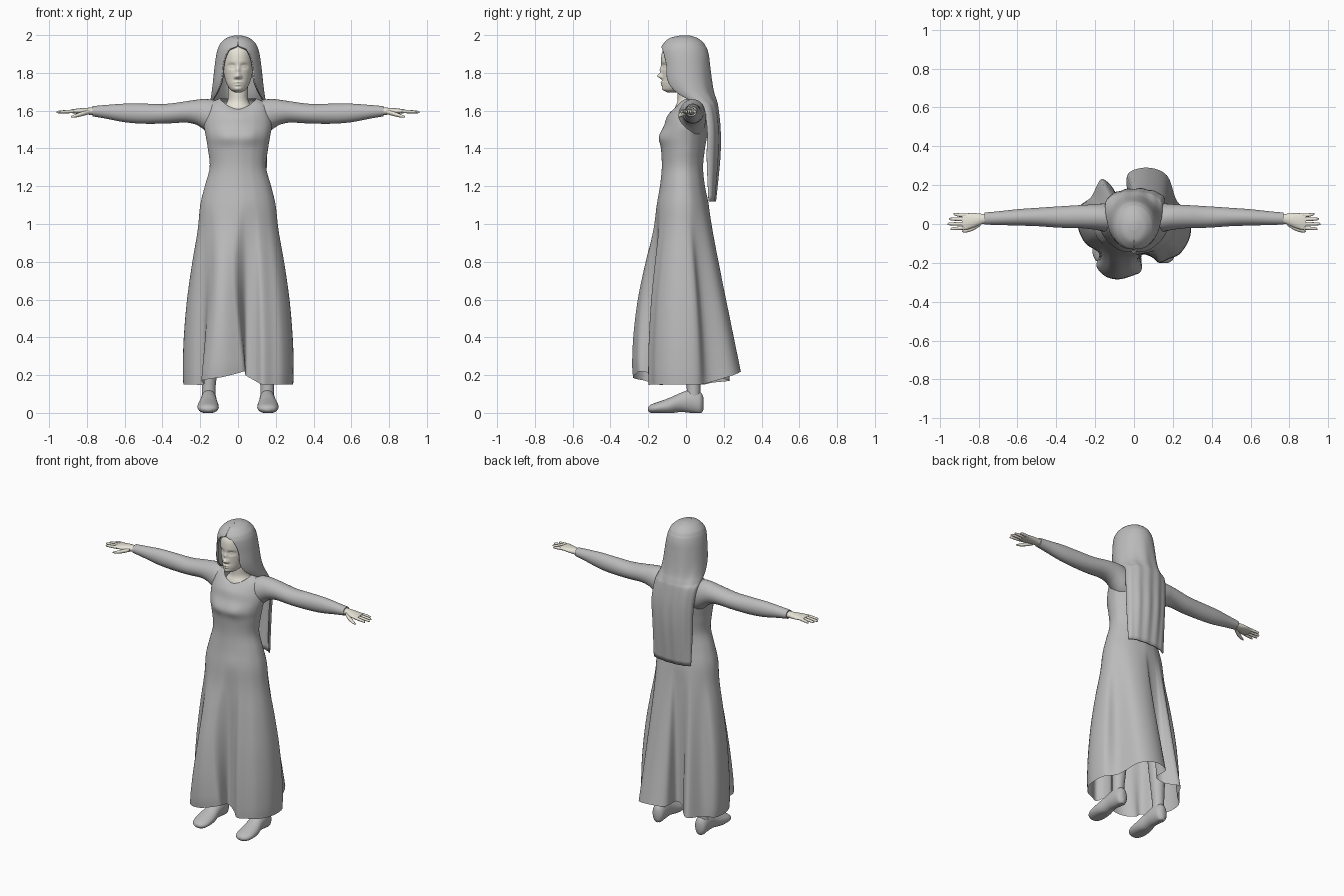
import bpy, bmesh
from math import sin, cos, pi, exp, atan2, floor
from mathutils import Vector

cube = bpy.data.objects.get("Cube")
if cube:
    bpy.data.objects.remove(cube)


def material(name, rgb):
    m = bpy.data.materials.new(name)
    m.use_nodes = True
    m.diffuse_color = (*rgb, 1)
    m.node_tree.nodes["Principled BSDF"].inputs["Base Color"].default_value = (*rgb, 1)
    return m


GREY = material("soft grey", (0.5, 0.5, 0.5))
SKIN = material("pale skin", (0.82, 0.79, 0.70))


def resample(items, n, mix, closed=False):
    """Smooth spline through items, sampled n times."""
    k = len(items)
    out = []
    for i in range(n):
        f = i * k / n if closed else i * (k - 1) / (n - 1)
        j = floor(f) if closed else min(floor(f), k - 2)
        t = f - j
        pick = [items[q % k] if closed else items[max(0, min(k - 1, q))]
                for q in range(j - 1, j + 3)]
        w = (-t + 2 * t**2 - t**3, 2 - 5 * t**2 + 3 * t**3,
             t + 4 * t**2 - 3 * t**3, t**3 - t**2)
        out.append(mix(pick, [v / 2 for v in w]))
    return out


def mix_points(pick, w):
    return sum((p * a for p, a in zip(pick, w)), Vector((0, 0, 0)))


def mix_rings(pick, w):
    return [mix_points(ps, w) for ps in zip(*pick)]


def loft(name, rings, mat, rows, cols, closed=True, caps=(True, True), bumps=(), floor_z=None):
    """Smooth skin over cross-section rings; bumps push the front in y."""
    rings = [resample(r, cols, mix_points, closed) for r in resample(rings, rows, mix_rings)]
    bm = bmesh.new()
    grid = []
    for r in rings:
        line = []
        for p in r:
            if p.y < 0:
                p.y += sum(a * exp(-((p.x - x) / sx) ** 2 - ((p.z - z) / sz) ** 2)
                           for x, z, sx, sz, a in bumps)
            if floor_z is not None:
                p.z = max(p.z, floor_z)
            line.append(bm.verts.new(p))
        grid.append(line)
    for a, b in zip(grid, grid[1:]):
        for i in range(cols if closed else cols - 1):
            j = (i + 1) % cols
            bm.faces.new((a[i], a[j], b[j], b[i]))
    for use, line in zip(caps, (grid[0], grid[-1])):
        if use:
            bm.faces.new(line)
    bmesh.ops.recalc_face_normals(bm, faces=bm.faces)
    mesh = bpy.data.meshes.new(name)
    bm.to_mesh(mesh)
    bm.free()
    mesh.materials.append(mat)
    ob = bpy.data.objects.new(name, mesh)
    bpy.context.collection.objects.link(ob)
    bpy.ops.object.select_all(action='DESELECT')
    ob.select_set(True)
    bpy.context.view_layer.objects.active = ob
    bpy.ops.object.shade_smooth_by_angle(angle=0.9)
    return ob


def angles(n):
    return [2 * pi * i / n for i in range(n)]


def flat_ring(z, rx, yf, yb, angs, tilt=0):
    """Level ring from front yf to back yb; tilt lowers the front."""
    c, r = (yf + yb) / 2, (yb - yf) / 2
    return [Vector((rx * cos(a), c + r * sin(a), z - tilt * max(0, -sin(a)) ** 2)) for a in angs]


def x_ring(x, y, z, ry, rz, side):
    return [Vector((side * x, y + ry * cos(a), z + rz * sin(a))) for a in angles(12)]


# Dress: bodice rings, then a skirt that spreads into a folded hem
hem = [Vector(p) for p in (
    (.29, -.06, .15), (.285, .06, .15), (.22, .12, .16), (.17, .25, .2), (.07, .29, .22),
    (-.03, .26, .22), (-.04, .16, .22), (-.09, .16, .2), (-.12, .2, .18), (-.17, .23, .17),
    (-.22, .14, .16), (-.28, .09, .15), (-.29, -.01, .15), (-.25, -.1, .15), (-.18, -.15, .15),
    (-.195, -.22, .17), (-.15, -.27, .18), (-.08, -.285, .19), (0, -.265, .21), (.04, -.24, .22),
    (.04, -.16, .2), (.09, -.17, .17), (.13, -.2, .15), (.18, -.18, .15), (.24, -.15, .15))]
start = atan2(hem[0].y, hem[0].x)
columns = [start + .6 * ((atan2(p.y, p.x) - start) % (2 * pi)) + .4 * a
           for p, a in zip(hem, angles(len(hem)))]
bodice = [(1.665, .098, -.058, .09, .055), (1.635, .15, -.075, .11, .035), (1.57, .174, -.1, .115, 0),
          (1.52, .18, -.116, .115, 0), (1.46, .17, -.136, .11, 0), (1.4, .16, -.132, .1, 0),
          (1.3, .15, -.128, .09, 0), (1.2, .176, -.138, .1, 0), (1.1, .2, -.155, .12, 0)]
dress = [flat_ring(*row[:4], columns, row[4]) for row in bodice]
waist = dress[-1]
for s, t in ((.14, .16), (.33, .49), (.54, .78), (.75, .95), (.92, 1), (1, .97)):
    ring = []
    for top, low in zip(waist, hem):
        p = top.lerp(low, s if low.y > .1 else t)
        p.z = top.z + (low.z - top.z) * s
        if low.y < -.21:  # the front panel is narrower higher up
            p.x -= (low.x + .08) * .8 * (1 - s) * t
        ring.append(p)
    dress.append(ring)
loft("dress", dress, GREY, 80, 125, caps=(False, False),
     bumps=[(s * .06, 1.462, .055, .042, -.012) for s in (-1, 1)])

# Neck and head, with the face shaped by bumps
ring16 = angles(16)
loft("neck", [flat_ring(z, rx, yf, yb, ring16) for z, rx, yf, yb in (
    (1.56, .11, -.06, .09), (1.61, .085, -.06, .085), (1.65, .056, -.045, .07),
    (1.7, .052, -.045, .07), (1.76, .052, -.04, .07))], SKIN, 16, 32)
face = [(0, 1.783, .014, .013, -.025), (0, 1.815, .011, .022, -.012),
        (0, 1.75, .02, .006, -.008), (0, 1.737, .016, .006, -.007), (0, 1.715, .022, .01, -.005)]
for s in (-1, 1):
    face += [(s * .033, 1.836, .02, .013, .011), (s * .033, 1.834, .012, .006, -.006),
             (s * .014, 1.777, .007, .008, -.008)]
loft("head", [flat_ring(z, rx, yf, yb, ring16) for z, rx, yf, yb in (
    (1.697, .018, -.1, -.04), (1.71, .04, -.12, 0), (1.735, .057, -.126, .03),
    (1.77, .07, -.126, .06), (1.82, .079, -.128, .075), (1.87, .081, -.132, .085),
    (1.92, .076, -.122, .08), (1.96, .05, -.085, .06))], SKIN, 100, 110, bumps=face)

# Long hair: open at the face, narrowing to a sheet down the back
hair = []
for z, rx, yf, yb, gap in (
        (1.998, .02, -.03, .02, 0), (1.985, .06, -.085, .06, 0), (1.96, .09, -.115, .092, 0),
        (1.94, .102, -.13, .105, .08), (1.925, .108, -.136, .113, .42), (1.89, .116, -.138, .122, .6),
        (1.84, .123, -.135, .128, .7), (1.76, .132, -.13, .138, .72), (1.7, .139, -.1, .148, .9),
        (1.655, .146, -.04, .162, 1.15), (1.62, .148, .03, .17, 1.4), (1.5, .148, .06, .182, 1.42),
        (1.35, .142, .06, .18, 1.4), (1.12, .134, .09, .158, 1.42)):
    line = []
    shift = .012 if z < 1.6 else 0
    for i in range(41):
        a = gap + (2 * pi - 2 * gap) * i / 40
        wave = 1 + min(.05, max(0, (1.9 - z) * .1)) * cos(i * pi / 3)
        c, r = (yf + yb) / 2, (yb - yf) / 2
        line.append(Vector((rx * sin(a) + shift, c - r * wave * cos(a), z)))
    hair.append(line)
hair_ob = loft("hair", hair, GREY, 70, 121, closed=False, caps=(True, False))
thick = hair_ob.modifiers.new("thickness", 'SOLIDIFY')
thick.thickness = .01

for side, label in ((1, "left"), (-1, "right")):
    # Sleeve
    loft(label + "_sleeve", [x_ring(*s, side) for s in (
        (.1, .03, 1.55, .075, .102), (.15, .033, 1.567, .073, .093), (.19, .036, 1.584, .067, .077),
        (.225, .037, 1.592, .063, .065), (.28, .038, 1.593, .059, .056), (.38, .036, 1.584, .055, .052),
        (.5, .036, 1.584, .047, .053), (.6, .034, 1.588, .042, .049), (.7, .03, 1.594, .035, .036),
        (.77, .028, 1.597, .031, .027))], GREY, 44, 28)
    # Hand
    loft(label + "_palm", [x_ring(*s, side) for s in (
        (.74, .028, 1.597, .024, .02), (.78, .026, 1.597, .026, .019), (.82, .02, 1.597, .036, .017),
        (.86, .013, 1.597, .042, .013), (.885, .012, 1.597, .039, .009))], SKIN, 16, 24)
    for i, (y, tip) in enumerate(((.043, .93), (.023, .953), (.002, .96), (-.019, .945))):
        loft(f"{label}_finger_{i + 1}", [x_ring(x, y + .1 * (y - .01) * j, 1.597 - .002 * j, r, r, side)
             for j, (x, r) in enumerate(((.86, .009), (.9, .009), (tip - .01, .007), (tip, .003)))],
             SKIN, 10, 12)
    loft(label + "_thumb", [x_ring(*s, side) for s in (
        (.79, .005, 1.593, .014, .012), (.825, -.018, 1.583, .014, .012),
        (.86, -.033, 1.573, .01, .009), (.885, -.038, 1.567, .004, .004))], SKIN, 12, 12)
    # Leg
    loft(label + "_leg", [[p + Vector((side * x, 0, 0)) for p in flat_ring(z, r, .04 - r, .04 + r, ring16)]
         for x, z, r in ((.155, .07, .037), (.155, .13, .036), (.152, .2, .04),
                         (.145, .35, .05), (.125, .55, .052))], GREY, 20, 24)
    # Shoe
    loft(label + "_shoe", [[Vector((side * x + w * cos(a), y, (lo + hi) / 2 + (hi - lo) * .56 * sin(a)))
         for a in ring16] for y, x, w, lo, hi in (
        (.092, .155, .015, .02, .08), (.075, .155, .036, 0, .105), (.03, .155, .042, .006, .118),
        (-.03, .156, .045, .01, .1), (-.09, .158, .055, 0, .074), (-.15, .158, .055, 0, .054),
        (-.185, .157, .042, .002, .042), (-.202, .156, .018, .012, .028))], GREY, 30, 32, floor_z=0)
